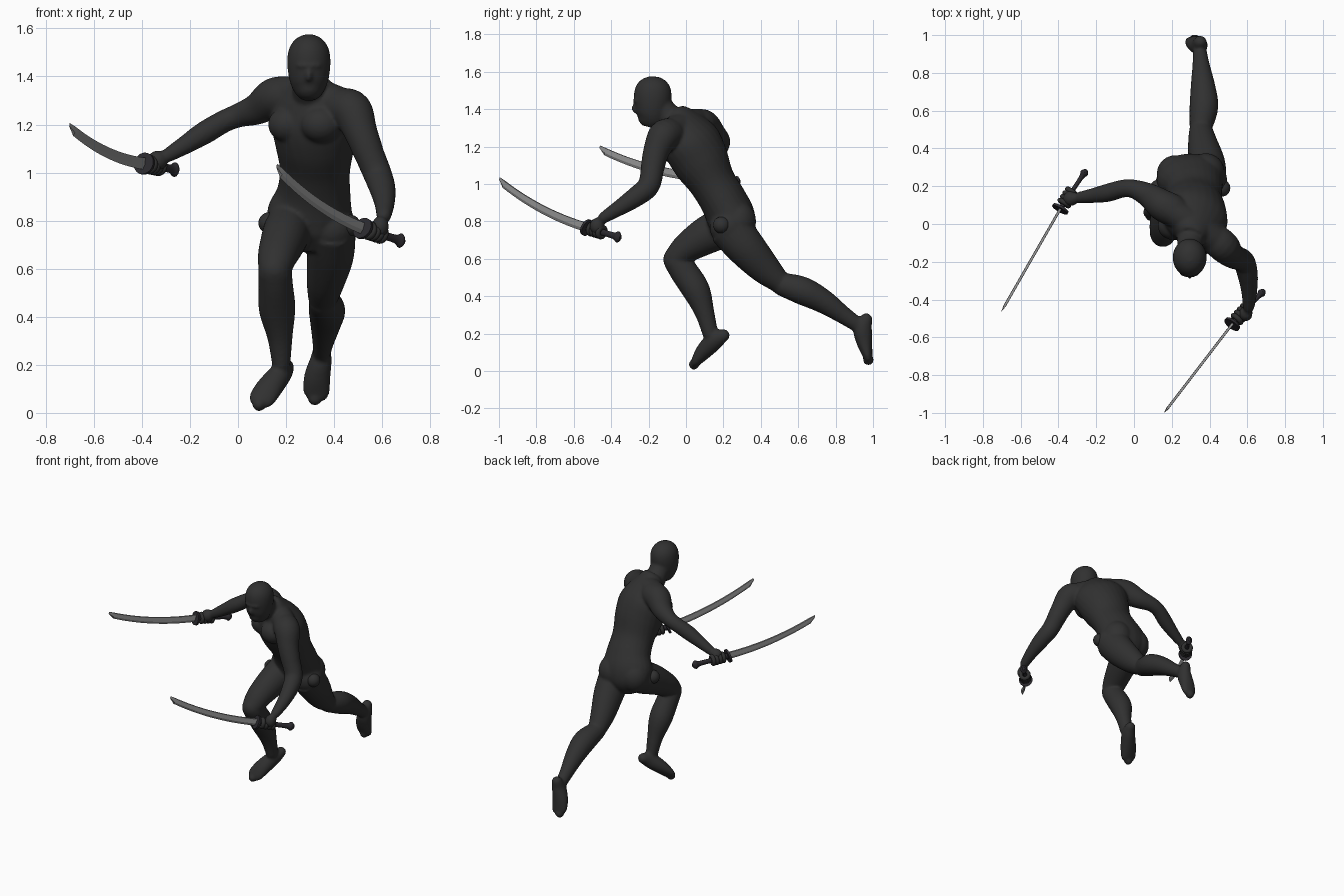
import bpy, bmesh, math
from mathutils import Vector, Matrix

if "Cube" in bpy.data.objects:
    bpy.data.objects.remove(bpy.data.objects["Cube"])


def material(name, rgb):
    m = bpy.data.materials.new(name)
    m.diffuse_color = (*rgb, 1)
    m.use_nodes = True
    m.node_tree.nodes["Principled BSDF"].inputs["Base Color"].default_value = m.diffuse_color
    return m


SUIT = material("dark suit", (0.03, 0.03, 0.03))
STEEL = material("steel", (0.30, 0.30, 0.30))
GRIP = material("dark grip", (0.025, 0.023, 0.028))


def finish(bm, name, mat, angle=None):
    bmesh.ops.recalc_face_normals(bm, faces=bm.faces)
    me = bpy.data.meshes.new(name)
    bm.to_mesh(me)
    bm.free()
    ob = bpy.data.objects.new(name, me)
    bpy.context.collection.objects.link(ob)
    me.materials.append(mat)
    if angle is not None:
        smooth(ob, angle)
    return ob


def smooth(ob, angle):
    bpy.ops.object.select_all(action='DESELECT')
    ob.select_set(True)
    bpy.context.view_layer.objects.active = ob
    bpy.ops.object.shade_smooth_by_angle(angle=math.radians(angle))


def ball(bm, c, r):
    r = r if isinstance(r, tuple) else (r, r, r)
    mat = Matrix.Translation(c) @ Matrix.Diagonal((*r, 1))
    bmesh.ops.create_uvsphere(bm, u_segments=24, v_segments=14, radius=1, matrix=mat)


def spline(pts, n):
    """Catmull-Rom through points of (x, y, z, width, depth, twist)."""
    p = [tuple(q) + (0,) * (6 - len(q)) for q in pts]
    p = [p[0]] + p + [p[-1]]
    out = []
    for i in range(1, len(p) - 2):
        for k in range(n):
            t = k / n
            out.append([0.5 * (2 * b + (c - a) * t + (2 * a - 5 * b + 4 * c - d) * t * t
                        + (3 * b - a - 3 * c + d) * t ** 3)
                        for a, b, c, d in zip(*p[i - 1:i + 3])])
    return out + [list(p[-1])]


def tube(bm, pts, hint=(1, 0, 0), sides=24, n=5, balls=True):
    """Oval tube along a smooth path, with rounded ends."""
    path = spline(pts, n)
    rings = []
    for i, q in enumerate(path):
        a, b = path[max(i - 1, 0)], path[min(i + 1, len(path) - 1)]
        t = (Vector(b[:3]) - Vector(a[:3])).normalized()
        s = Matrix.Rotation(-math.radians(q[5]), 3, 'Z') @ Vector(hint)
        s = (s - t * s.dot(t)).normalized()
        u = t.cross(s)
        c = Vector(q[:3])
        rings.append([bm.verts.new(c + s * q[3] * math.cos(f) + u * q[4] * math.sin(f))
                      for f in (2 * math.pi * k / sides for k in range(sides))])
    for r0, r1 in zip(rings, rings[1:]):
        for k in range(sides):
            j = (k + 1) % sides
            bm.faces.new((r0[k], r0[j], r1[j], r1[k]))
    bm.faces.new(rings[0][::-1])
    bm.faces.new(rings[-1])
    if balls:
        for q in (path[0], path[-1]):
            ball(bm, q[:3], (q[3] + q[4]) / 2 * 0.97)


def limb(bm, pts, hint=(1, 0, 0)):
    tube(bm, [q if len(q) > 4 else q + (q[3],) for q in pts], hint)


body = bmesh.new()

# torso, twisting towards the shoulders
tube(body, [(.29, .25, .67, .07, .06, 0), (.295, .25, .74, .15, .115, 0), (.30, .24, .82, .18, .13, 0),
            (.315, .20, .91, .155, .125, 5), (.32, .14, 1.01, .147, .125, 10),
            (.32, .08, 1.12, .168, .15, 20), (.315, .03, 1.22, .185, .15, 28),
            (.31, -.01, 1.30, .155, .115, 33), (.305, -.04, 1.36, .10, .075, 33),
            (.30, -.06, 1.39, .06, .05, 20)], balls=False)
# shoulder girdle, chest and buttocks
limb(body, [(.18, .08, 1.33, .072), (.31, .0, 1.315, .08), (.46, -.10, 1.27, .072)], (0, 0, 1))
ball(body, (.21, -.01, 1.20), (.085, .075, .075))
ball(body, (.345, -.095, 1.20), (.085, .075, .075))
ball(body, (.22, .265, .80), (.1, .1, .11))
ball(body, (.38, .275, .80), (.1, .1, .11))

# neck and head
limb(body, [(.30, -.03, 1.31, .08), (.297, -.10, 1.37, .068), (.295, -.15, 1.43, .068)])
tube(body, [(.295, -.20, 1.305, .03, .035), (.295, -.195, 1.325, .052, .062),
            (.295, -.185, 1.36, .073, .081), (.295, -.18, 1.41, .086, .094),
            (.295, -.178, 1.47, .09, .101), (.295, -.175, 1.52, .081, .092),
            (.295, -.173, 1.555, .056, .065), (.295, -.172, 1.574, .022, .026)], balls=False)
ball(body, (.295, -.262, 1.445), (.055, .022, .012))
ball(body, (.295, -.272, 1.405), (.014, .018, .03))

# raised arm on the -x side
limb(body, [(.21, .07, 1.315, .085), (.15, .10, 1.31, .084), (.08, .15, 1.265, .066),
            (0, .185, 1.237, .05), (-.06, .187, 1.212, .047), (-.14, .165, 1.165, .048),
            (-.22, .15, 1.115, .039), (-.29, .14, 1.073, .03)], (0, 0, 1))
ball(body, (-.335, .135, 1.05), (.042, .04, .042))

# lowered arm on the +x side
limb(body, [(.43, -.08, 1.27, .082), (.475, -.12, 1.255, .085), (.51, -.16, 1.17, .07),
            (.545, -.18, 1.08, .063)])
limb(body, [(.545, -.18, 1.08, .062), (.582, -.20, .99, .059), (.602, -.27, .93, .054),
            (.61, -.36, .87, .042), (.607, -.44, .82, .031)])
ball(body, (.592, -.475, .775), (.036, .04, .045))

# leading leg: thigh, shin, foot
limb(body, [(.21, .20, .77, .1, .11), (.19, .10, .72, .095, .1), (.165, .0, .655, .083, .08),
            (.153, -.055, .60, .07, .066)])
limb(body, [(.153, -.055, .595, .07, .068), (.157, -.01, .53, .072, .075), (.163, .055, .43, .076, .074),
            (.175, .10, .31, .052, .052), (.18, .13, .20, .038, .042)])
limb(body, [(.20, .20, .19, .035, .035), (.18, .155, .165, .045, .05), (.135, .10, .11, .055, .045),
            (.10, .06, .06, .055, .03), (.088, .043, .035, .04, .018)])

# trailing leg: thigh, shin, foot
limb(body, [(.39, .23, .77, .1, .115), (.385, .32, .66, .098, .105), (.365, .42, .55, .08, .085),
            (.353, .50, .475, .062, .06)])
limb(body, [(.353, .51, .465, .06, .062), (.37, .62, .43, .076, .075), (.365, .73, .375, .065, .065),
            (.355, .84, .30, .046, .048), (.348, .92, .245, .036, .04)])
limb(body, [(.35, .963, .275, .035, .035), (.345, .945, .22, .045, .05), (.33, .955, .15, .055, .042),
            (.325, .970, .085, .055, .027), (.32, .975, .06, .04, .02)])

# fuse the figure into one smooth skin
fig = finish(body, "figure", SUIT)
rm = fig.modifiers.new("fuse", 'REMESH')
rm.mode = 'VOXEL'
rm.voxel_size = 0.009
rm.use_smooth_shade = True
sm = fig.modifiers.new("soften", 'SMOOTH')
sm.factor = 0.5
sm.iterations = 4

# round hip joints
for name, c in (("hip_joint_right", (.465, .19, .78)), ("hip_joint_left", (.13, .19, .79))):
    bm = bmesh.new()
    ball(bm, c, .045)
    finish(bm, name, SUIT, 60)


def sword(tag, guard, tip, pommel):
    guard, tip, pommel = Vector(guard), Vector(tip), Vector(pommel)
    u = (tip - guard).normalized()
    n = u.cross(Vector((0, 0, 1))).normalized()
    v = n.cross(u).normalized()

    # curved blade with a slanted point
    bm, rings, steps = bmesh.new(), [], 16
    for i in range(steps + 1):
        s = i / steps
        w = .025 - .006 * s
        c = guard.lerp(tip, s) - v * (.028 * 4 * s * (1 - s) + .018 * s)
        low = w if i < steps else -w * .9
        shape = ((w, .006), (-low * .3, .007), (-low, 0), (-low * .3, -.007), (w, -.006))
        k = 1 if i < steps else .1
        rings.append([bm.verts.new(c + v * a + n * b * k) for a, b in shape])
    for r0, r1 in zip(rings, rings[1:]):
        for k in range(5):
            j = (k + 1) % 5
            bm.faces.new((r0[k], r0[j], r1[j], r1[k]))
    bm.faces.new(rings[0])
    bm.faces.new(rings[-1])
    finish(bm, "blade_" + tag, STEEL, 20)

    # guard disc
    bm = bmesh.new()
    rot = u.to_track_quat('Z', 'Y').to_matrix().to_4x4()
    bmesh.ops.create_cone(bm, cap_ends=True, segments=28, radius1=.046, radius2=.046, depth=.013,
                          matrix=Matrix.Translation(guard) @ rot)
    finish(bm, "guard_" + tag, GRIP, 40)

    # handle with a flared pommel
    bm = bmesh.new()
    pts = [(*guard.lerp(pommel, t), r, r * .7)
           for t, r in ((0, .021), (.3, .018), (.7, .017), (.84, .021), (.92, .031), (1, .012))]
    tube(bm, pts, (0, 0, 1), 14, 3, False)
    finish(bm, "handle_" + tag, GRIP, 40)

    # fingers wrapped round the handle
    axis = (pommel - guard).normalized()
    for i in range(4):
        bpy.ops.mesh.primitive_torus_add(
            location=guard.lerp(pommel, .15 + .095 * i), rotation=axis.to_track_quat('Z', 'Y').to_euler(),
            major_radius=.027, minor_radius=.0135, major_segments=20, minor_segments=10)
        f = bpy.context.object
        f.name = "finger_%s_%d" % (tag, i + 1)
        f.data.materials.append(SUIT)
        smooth(f, 60)


sword("left", (-.39, .08, 1.037), (-.70, -.46, 1.205), (-.252, .287, 1.01))
sword("right", (.52, -.53, .767), (.163, -.995, 1.035), (.69, -.35, .712))
